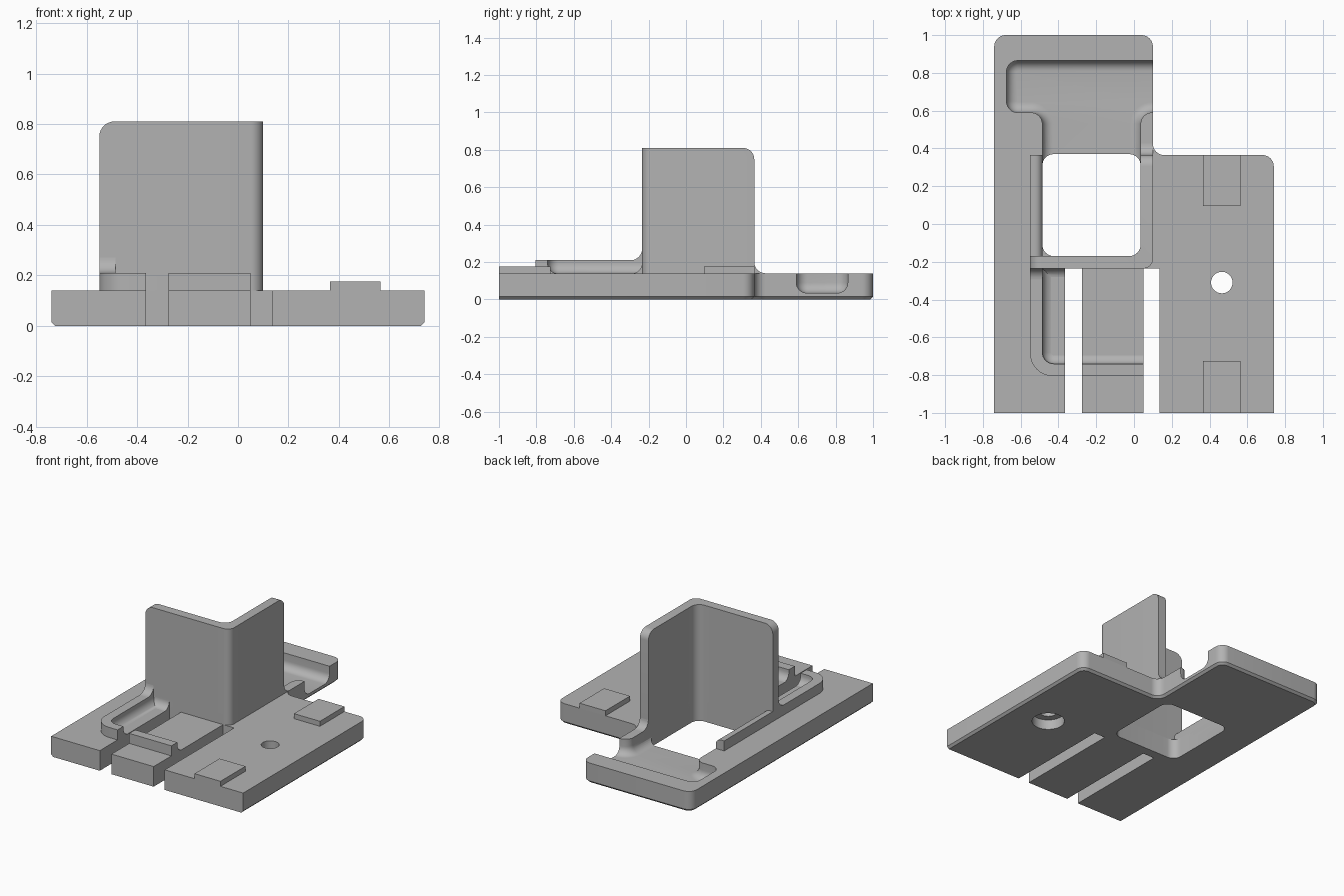
import bpy, bmesh
from math import sin, cos, pi
from mathutils import Vector

if "Cube" in bpy.data.objects:
    bpy.data.objects.remove(bpy.data.objects["Cube"])

R = 0.06       # common corner radius
TOP = 0.14     # top of the base plate
RIM = 0.21     # top of the raised rim

grey = bpy.data.materials.new("plain grey")
grey.use_nodes = True
grey.diffuse_color = (0.45, 0.45, 0.45, 1)
grey.node_tree.nodes["Principled BSDF"].inputs["Base Color"].default_value = grey.diffuse_color


def finish(name, bm):
    bmesh.ops.remove_doubles(bm, verts=bm.verts, dist=1e-5)
    bmesh.ops.recalc_face_normals(bm, faces=bm.faces)
    mesh = bpy.data.meshes.new(name)
    bm.to_mesh(mesh)
    bm.free()
    mesh.materials.append(grey)
    obj = bpy.data.objects.new(name, mesh)
    bpy.context.collection.objects.link(obj)
    return obj


def outline(corners, inset, steps=8):
    """Counter-clockwise right-angled outline of (x, y, radius), moved inwards."""
    loop, n = [], len(corners)
    for i, (x, y, r) in enumerate(corners):
        p = Vector((x, y))
        d1 = (p - Vector(corners[i - 1][:2])).normalized()
        d2 = (Vector(corners[(i + 1) % n][:2]) - p).normalized()
        q = p + inset * (d2 - d1) * (1 if d1.cross(d2) > 0 else -1)
        if r == 0:
            loop.append(q)
            continue
        rad = max(r - inset, 0) if d1.cross(d2) > 0 else r + inset
        for k in range(steps + 1):
            a = k / steps * pi / 2
            loop.append(q + rad * (d2 * (1 - cos(a)) - d1 * (1 - sin(a))))
    return loop


def prism(name, corners, levels, bevel=None, radius=R):
    """Stack the outline at (inset, z) levels; optionally round edges chosen by a rule."""
    bm = bmesh.new()
    rings = [[bm.verts.new((p.x, p.y, z)) for p in outline(corners, t)] for t, z in levels]
    for lo, hi in zip(rings, rings[1:]):
        for i in range(len(lo)):
            bm.faces.new((lo[i - 1], lo[i], hi[i], hi[i - 1]))
    bm.faces.new(rings[0])
    bm.faces.new(rings[-1])
    if bevel:
        edges = [e for e in bm.edges if bevel((e.verts[0].co + e.verts[1].co) / 2, e.verts)]
        bmesh.ops.bevel(bm, geom=edges, offset=radius, segments=8, profile=0.5, affect='EDGES')
    return finish(name, bm)


def rect(x0, x1, y0, y1, r=0):
    return [(x0, y0, r), (x1, y0, r), (x1, y1, r), (x0, y1, r)]


def box(name, x0, x1, y0, y1, z0, z1):
    return prism(name, rect(x0, x1, y0, y1), [(0, z0), (0, z1)])


def bowl(floor, f, top):
    """Levels of a pocket with a rounded bottom edge."""
    arc = [k / 8 * pi / 2 for k in range(9)]
    return [(f * (1 - sin(a)), floor + f * (1 - cos(a))) for a in arc] + [(0, top)]


def cylinder(name, x, y, r, z0, z1):
    bm = bmesh.new()
    bmesh.ops.create_cone(bm, cap_ends=True, segments=40, radius1=r, radius2=r, depth=z1 - z0)
    bmesh.ops.translate(bm, verts=bm.verts, vec=(x, y, (z0 + z1) / 2))
    return finish(name, bm)


def fillet(name, x0, x1, y, z, side):
    """Concave quarter-round running along x, between a wall at y and a floor at z."""
    bm = bmesh.new()
    prof = [(y, z)] + [(y + side * R * (1 - sin(k * pi / 16)), z + R * (1 - cos(k * pi / 16)))
                       for k in range(9)]
    ends = [[bm.verts.new((x, *p)) for p in prof] for x in (x0, x1)]
    for i in range(len(prof)):
        bm.faces.new((ends[0][i - 1], ends[0][i], ends[1][i], ends[1][i - 1]))
    for e in ends:
        bm.faces.new(e)
    return finish(name, bm)


def cut(obj, *cutters):
    for c in cutters:
        mod = obj.modifiers.new("cut", 'BOOLEAN')
        mod.operation, mod.solver, mod.object = 'DIFFERENCE', 'EXACT', c
        bpy.context.view_layer.objects.active = obj
        bpy.ops.object.modifier_apply(modifier=mod.name)


# Base plate with a chamfered underside
plate = prism("base_plate",
              [(-0.74, -1.1, 0), (0.74, -1.1, 0), (0.74, 0.365, R), (0.1, 0.365, R),
               (0.1, 1, R), (-0.74, 1, R)],
              [(0.015, 0), (0, 0.015), (0, TOP)])

# Cutters: slots, square opening, rear pocket, screw hole
slots = [box("slot_cutter", a, b, -1.3, -0.235, -0.1, 0.4)
         for a, b in ((-0.365, -0.275), (0.05, 0.135))]
front = box("front_cutter", -1, 1, -1.3, -1, -0.1, 0.4)
opening = prism("opening_cutter", rect(-0.485, 0.035, -0.17, 0.37, R), [(0, -0.1), (0, 0.3)])
pocket = prism("pocket_cutter",
               [(-0.485, 0.3, 0), (0.035, 0.3, 0), (0.035, 0.59, R), (0.3, 0.59, 0),
                (0.3, 0.865, 0), (-0.675, 0.865, R), (-0.675, 0.59, R), (-0.485, 0.59, R)],
               bowl(0.035, 0.055, 0.3))
hole = cylinder("hole_cutter", 0.465, -0.31, 0.057, -0.1, 0.3)
bore = cylinder("counterbore_cutter", 0.465, -0.31, 0.105, -0.1, 0.07)
cut(plate, front, *slots, opening, pocket, hole, bore)

# Raised rim around the front tray
rim = prism("tray_rim",
            [(-0.55, -0.805, 0.12), (0.05, -0.805, 0), (0.05, -0.2, 0), (-0.55, -0.2, 0)],
            [(0, 0.1), (0, RIM)])
tray = prism("tray_cutter",
             [(-0.485, -0.74, R), (0.3, -0.74, 0), (0.3, -0.235, 0), (-0.485, -0.235, 0)],
             bowl(TOP - 0.001, 0.055, 0.4))
tongue = box("tongue_cutter", -0.32, 0.3, -0.6, -0.235, TOP - 0.001, 0.4)
cut(rim, tray, tongue, *slots)

for c in (*slots, front, opening, pocket, hole, bore, tray, tongue):
    bpy.data.objects.remove(c)

# Tall corner wall with rounded top ends
H = 0.81


def wall_ends(mid, verts):
    return mid.z > H - 0.01 and (mid.x < -0.54 or mid.y > 0.36)


prism("corner_wall",
      [(-0.55, -0.235, 0), (0.1, -0.235, 0.05), (0.1, 0.365, 0), (0.035, 0.365, 0),
       (0.035, -0.17, R), (-0.55, -0.17, 0)],
      [(0, 0.1), (0, H)], wall_ends)

# Low rail beside the opening, rounded on its inner top edge
prism("side_rail", rect(-0.55, -0.485, -0.2, 0.365), [(0, 0.1), (0, RIM)],
      lambda mid, verts: mid.x > -0.49 and mid.z > RIM - 0.01, 0.04)

# Quarter-round blends at the foot of the wall
fillet("rim_blend", -0.55, -0.485, -0.235, RIM, -1)
fillet("wall_blend", 0.035, 0.1, 0.365, TOP, 1)

# Two flat pads on the side strip
box("front_pad", 0.365, 0.565, -1, -0.725, 0.1, 0.175)
box("back_pad", 0.365, 0.565, 0.095, 0.365, 0.1, 0.175)

# Smooth the rounded areas, keep edges sharp
for obj in bpy.context.collection.objects:
    if obj.type == 'MESH' and grey.name in obj.data.materials:
        bpy.ops.object.select_all(action='DESELECT')
        obj.select_set(True)
        bpy.context.view_layer.objects.active = obj
        bpy.ops.object.shade_smooth_by_angle(angle=0.5)
